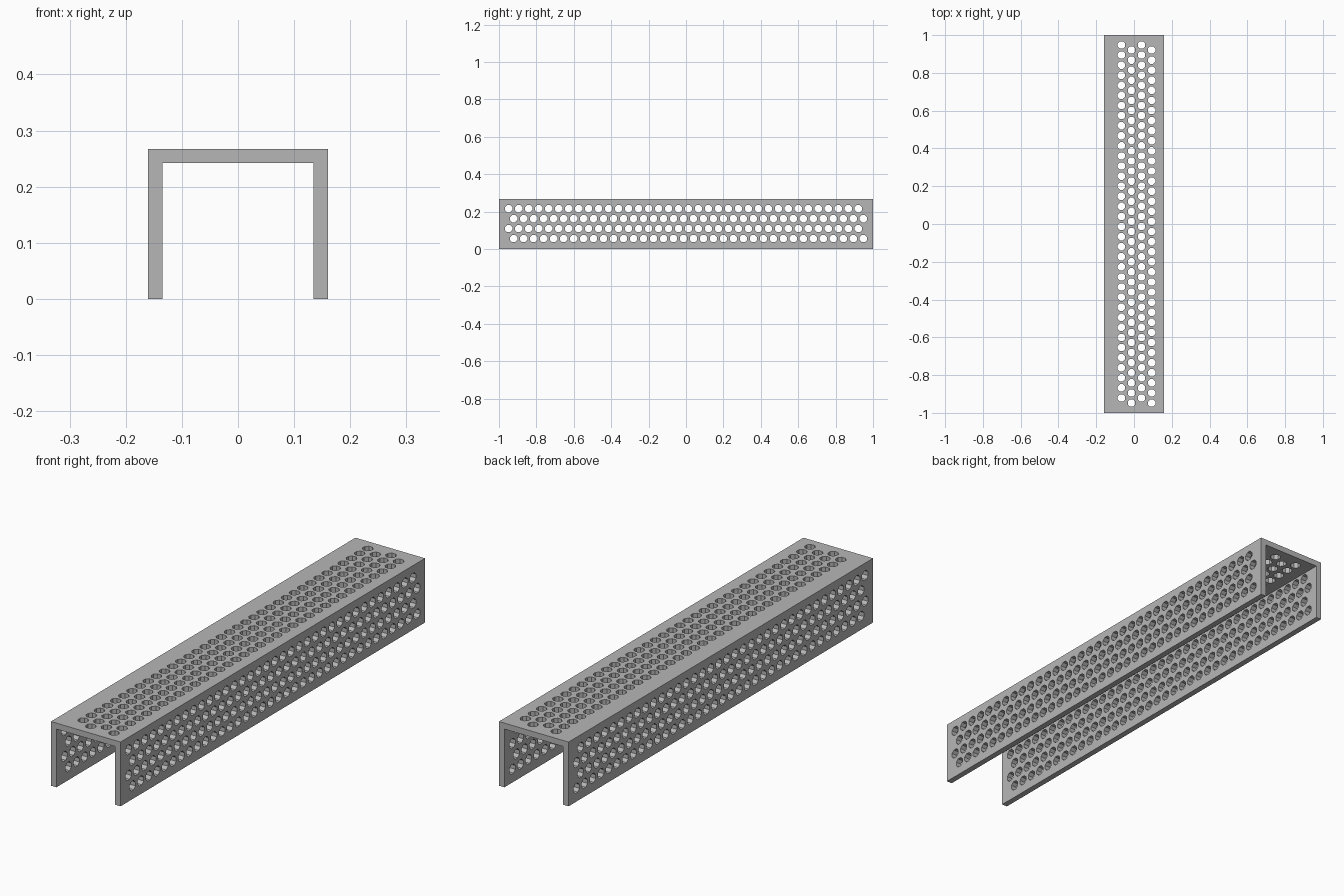
import bpy, bmesh, math
from mathutils import Matrix, Vector

if "Cube" in bpy.data.objects:
    bpy.data.objects.remove(bpy.data.objects["Cube"], do_unlink=True)

HALF_W, HEIGHT, WALL, HALF_L = 0.16, 0.267, 0.025, 1.0
PITCH = 0.0534
HOLES, ROWS, RADIUS, SIDES = 36, 4, 0.021, 8

steel = bpy.data.materials.new("plain grey")
steel.use_nodes = True
grey = (0.47, 0.47, 0.47, 1)
steel.diffuse_color = grey
steel.node_tree.nodes["Principled BSDF"].inputs["Base Color"].default_value = grey


def add_object(name, bm):
    bmesh.ops.recalc_face_normals(bm, faces=bm.faces)
    mesh = bpy.data.meshes.new(name)
    bm.to_mesh(mesh)
    bm.free()
    mesh.materials.append(steel)
    obj = bpy.data.objects.new(name, mesh)
    bpy.context.collection.objects.link(obj)
    return obj


def hole_cutter(name, first_row, row_step, depth, turn):
    """Staggered grid of prisms; turn aims them along the drilling axis."""
    bm = bmesh.new()
    spin = Matrix.Rotation(math.pi / SIDES, 4, 'Z')
    for row in range(ROWS):
        stagger = PITCH / 4 * (1 if row % 2 == 0 else -1)
        for i in range(HOLES):
            y = (i - (HOLES - 1) / 2) * PITCH + stagger
            place = Matrix.Translation(first_row + row_step * row + Vector((0, y, 0)))
            bmesh.ops.create_cone(bm, cap_ends=True, segments=SIDES,
                                  radius1=RADIUS, radius2=RADIUS, depth=depth,
                                  matrix=place @ turn @ spin)
    cutter = add_object(name, bm)
    cutter.hide_render = True
    return cutter


# Channel: U-shaped section extruded along its length
outline = [(-HALF_W, 0), (-HALF_W, HEIGHT), (HALF_W, HEIGHT), (HALF_W, 0)]
inner = HALF_W - WALL
outline += [(inner, 0), (inner, HEIGHT - WALL), (-inner, HEIGHT - WALL), (-inner, 0)]
bm = bmesh.new()
section = bm.faces.new([bm.verts.new((x, -HALF_L, z)) for x, z in outline])
swept = bmesh.ops.extrude_face_region(bm, geom=[section])
bmesh.ops.translate(bm, vec=(0, 2 * HALF_L, 0),
                    verts=[g for g in swept["geom"] if isinstance(g, bmesh.types.BMVert)])
channel = add_object("perforated_channel", bm)

# Holes through both side walls, then through the top plate
cutters = [
    hole_cutter("side_hole_cutter", Vector((0, 0, PITCH + 0.002)),
                Vector((0, 0, PITCH)), 3 * HALF_W, Matrix.Rotation(math.pi / 2, 4, 'Y')),
    hole_cutter("top_hole_cutter", Vector((-1.25 * PITCH, 0, HEIGHT - WALL / 2)),
                Vector((PITCH, 0, 0)), 2 * WALL, Matrix.Identity(4)),
]
bpy.context.view_layer.objects.active = channel
for cutter in cutters:
    mod = channel.modifiers.new(cutter.name, 'BOOLEAN')
    mod.operation = 'DIFFERENCE'
    mod.solver = 'EXACT'
    mod.object = cutter
    bpy.ops.object.modifier_apply(modifier=mod.name)
    bpy.data.objects.remove(cutter, do_unlink=True)
